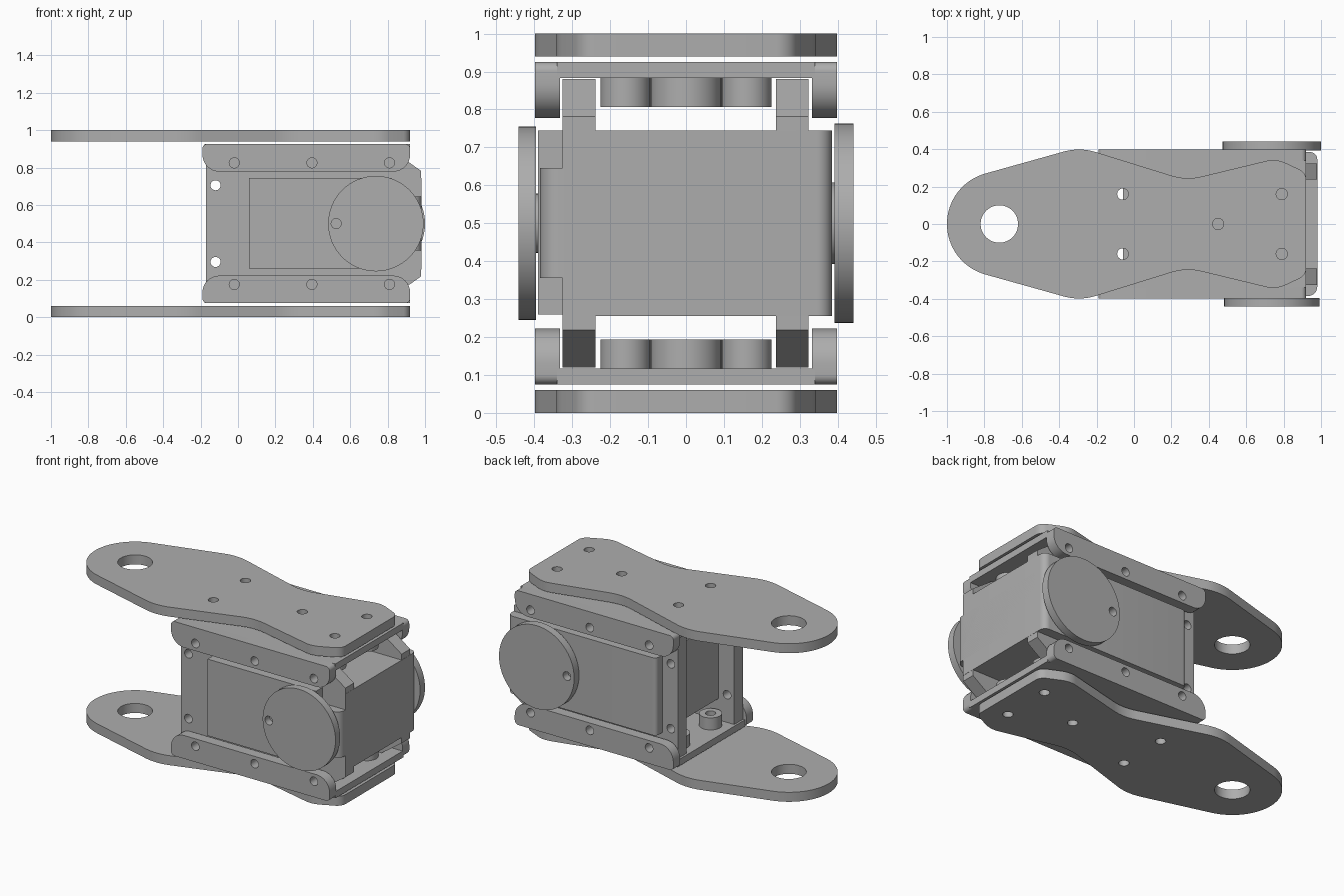
import bpy, bmesh, math
from mathutils import Vector

cube = bpy.data.objects.get("Cube")
if cube:
    bpy.data.objects.remove(cube, do_unlink=True)

grey = bpy.data.materials.new("plain_grey")
grey.use_nodes = True
colour = (0.42, 0.42, 0.42, 1)
grey.diffuse_color = colour
for node in grey.node_tree.nodes:
    if node.type == 'BSDF_PRINCIPLED':
        node.inputs["Base Color"].default_value = colour


def rounded(corners, steps=8):
    """Outline from (x, y, radius) corners, each rounded by its radius."""
    out = []
    for i, (x, y, r) in enumerate(corners):
        p = Vector((x, y))
        if r == 0:
            out.append(p)
            continue
        a = (Vector(corners[i - 1][:2]) - p).normalized()
        b = (Vector(corners[(i + 1) % len(corners)][:2]) - p).normalized()
        half = a.angle(b) / 2
        mid = (a + b).normalized()
        centre = p + mid * r / math.sin(half)
        start = p + a * r / math.tan(half) - centre
        end = p + b * r / math.tan(half) - centre
        sweep = start.angle_signed(end)
        for k in range(steps + 1):
            t = -sweep * k / steps
            out.append(centre + Vector((start.x * math.cos(t) - start.y * math.sin(t),
                                        start.x * math.sin(t) + start.y * math.cos(t))))
    return out


def circle(x, y, r, n=24):
    return [Vector((x + r * math.cos(math.tau * k / n), y + r * math.sin(math.tau * k / n)))
            for k in range(n)]


def box(x0, x1, y0, y1, *radii):
    """Rectangle; radii go round from the low corner anticlockwise."""
    r = radii or (0, 0, 0, 0)
    return rounded([(x0, y0, r[0]), (x1, y0, r[1]), (x1, y1, r[2]), (x0, y1, r[3])])


def prism(name, loops, axis, lo, hi):
    """Extrude an outline with holes along y or z between lo and hi."""
    curve = bpy.data.curves.new(name, 'CURVE')
    curve.dimensions = '2D'
    curve.fill_mode = 'BOTH'
    curve.extrude = (hi - lo) / 2
    for loop in loops:
        spline = curve.splines.new('POLY')
        spline.points.add(len(loop) - 1)
        for point, co in zip(spline.points, loop):
            point.co = (co.x, co.y, 0, 1)
        spline.use_cyclic_u = True
    ob = bpy.data.objects.new(name, curve)
    bpy.context.collection.objects.link(ob)
    mid = (lo + hi) / 2
    if axis == 'y':
        ob.rotation_euler.x = math.pi / 2
        ob.location.y = mid
    else:
        ob.location.z = mid
    bpy.ops.object.select_all(action='DESELECT')
    ob.select_set(True)
    bpy.context.view_layer.objects.active = ob
    bpy.ops.object.convert(target='MESH')
    ob = bpy.context.object
    bm = bmesh.new()
    bm.from_mesh(ob.data)
    bmesh.ops.remove_doubles(bm, verts=bm.verts, dist=1e-5)
    bmesh.ops.recalc_face_normals(bm, faces=bm.faces)
    bm.to_mesh(ob.data)
    bm.free()
    ob.data.materials.clear()
    ob.data.materials.append(grey)
    bpy.ops.object.shade_smooth_by_angle(angle=math.radians(30))
    return ob


# Waisted arm plates with an eye at one end
bolts = [(-0.06, 0.16), (-0.06, -0.16), (0.45, 0), (0.79, 0.16), (0.79, -0.16)]
side = [(-0.29, 0.411, 0.3), (0.28, 0.234, 0.3), (0.76, 0.35, 0.15), (0.92, 0.275, 0.06)]
eye = []
for k in range(33):
    a = math.radians(254.4 - 148.8 * k / 32)
    eye.append((-0.72 + 0.28 * math.cos(a), 0.28 * math.sin(a), 0))
outline = rounded(eye + side + [(x, -y, r) for x, y, r in reversed(side)])
bolt_holes = [circle(x, y, 0.03) for x, y in bolts]
for name, z in (("lower", 0), ("upper", 0.94)):
    prism(name + "_arm_plate", [outline, circle(-0.72, 0, 0.1, 48)] + bolt_holes,
          'z', z, z + 0.06)


# Channel brackets, flanges pointing at the motor
def span(a, b, top):
    return (1 - b, 1 - a) if top else (a, b)


for name, top in (("lower", False), ("upper", True)):
    prism(name + "_bracket_web", [box(-0.18, 0.92, -0.34, 0.34)] + bolt_holes,
          'z', *span(0.075, 0.117, top))
    small, big = 0.025, 0.09
    radii = (big, big, small, small) if top else (small, small, big, big)
    z0, z1 = span(0.075, 0.222, top)
    screws = [circle(x, 0.825 if top else 0.175, 0.027) for x in (-0.02, 0.395, 0.81)]
    for end, y in (("front", -0.398), ("back", 0.332)):
        prism(f"{name}_bracket_{end}_flange", [box(-0.19, 0.92, z0, z1, *radii)] + screws,
              'y', y, y + 0.066)
    for i, (x, y) in enumerate(bolts):
        r = 0.094 if y == 0 else 0.066
        prism(f"{name}_bracket_boss_{i + 1}", [circle(x, y, r, 32), circle(x, y, 0.03)],
              'z', *span(0.11, 0.193, top))

# Motor side frames with chamfered ears
frame = rounded([(-0.17, 0.12, 0), (0.84, 0.12, 0), (0.979, 0.218, 0),
                 (0.979, 0.782, 0), (0.84, 0.88, 0), (-0.17, 0.88, 0)])
frame_holes = [circle(-0.12, z, 0.027) for z in (0.295, 0.705)]
for name, y in (("front", -0.325), ("back", 0.237)):
    prism(name + "_motor_frame", [frame] + frame_holes, 'y', y, y + 0.086)

# Motor case, front cover and nose
prism("motor_case", [box(-0.06, 0.98, -0.32, 0.385, 0, 0, 0.04, 0.025)], 'z', 0.255, 0.745)
prism("front_cover", [box(0.06, 0.82, 0.26, 0.745)], 'y', -0.39, -0.3)
prism("motor_nose", [box(0.78, 0.98, -0.385, 0.3, 0, 0.05, 0, 0)], 'z', 0.355, 0.645)

# Output discs on short hubs
prism("front_hub", [circle(0.737, 0.5, 0.078, 32)], 'y', -0.4, -0.37)
prism("back_hub", [circle(0.737, 0.5, 0.107, 32)], 'y', 0.37, 0.395)
pin = circle(0.525, 0.5, 0.027)
prism("front_disc", [circle(0.737, 0.5, 0.255, 64), pin], 'y', -0.442, -0.396)
prism("back_disc", [circle(0.737, 0.5, 0.263, 64), pin], 'y', 0.392, 0.441)
